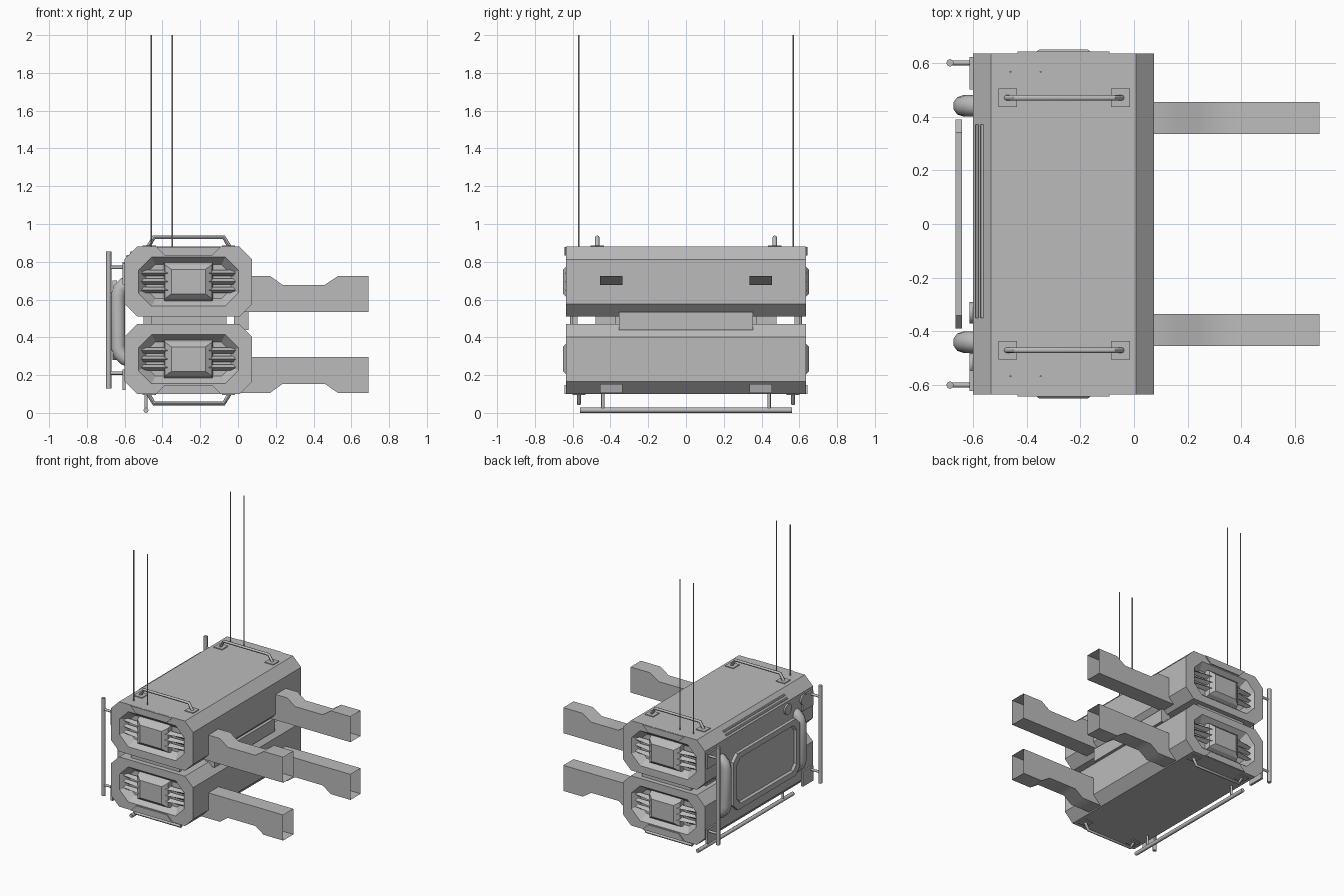
import bpy, bmesh
from mathutils import Vector

if "Cube" in bpy.data.objects:
    bpy.data.objects.remove(bpy.data.objects["Cube"], do_unlink=True)

grey = bpy.data.materials.new("plain grey")
grey.use_nodes = True
grey.diffuse_color = (0.5, 0.5, 0.5, 1)
grey.node_tree.nodes["Principled BSDF"].inputs["Base Color"].default_value = (0.5, 0.5, 0.5, 1)


def loft(name, rings, caps=True, smooth=None):
    """Skin a list of equal-length point rings into one object."""
    bm = bmesh.new()
    loops = [[bm.verts.new(p) for p in ring] for ring in rings]
    n = len(loops[0])
    for a, b in zip(loops, loops[1:]):
        for i in range(n):
            bm.faces.new((a[i], a[(i + 1) % n], b[(i + 1) % n], b[i]))
    if caps:
        bm.faces.new(loops[0][::-1])
        bm.faces.new(loops[-1])
    bmesh.ops.recalc_face_normals(bm, faces=bm.faces)
    mesh = bpy.data.meshes.new(name)
    bm.to_mesh(mesh)
    bm.free()
    mesh.materials.append(grey)
    ob = bpy.data.objects.new(name, mesh)
    bpy.context.collection.objects.link(ob)
    if smooth:
        select(ob)
        bpy.ops.object.shade_smooth_by_angle(angle=smooth)
    return ob


def select(ob):
    bpy.ops.object.select_all(action="DESELECT")
    ob.select_set(True)
    bpy.context.view_layer.objects.active = ob


def rect(x0, x1, z0, z1, y):
    return [(x0, y, z0), (x1, y, z0), (x1, y, z1), (x0, y, z1)]


def box(name, x, y, z):
    return loft(name, [rect(*x, *z, y[0]), rect(*x, *z, y[1])])


def octagon(cx, cz, hx, hz, c, y):
    pts = [(hx - c, -hz), (hx, c - hz), (hx, hz - c), (hx - c, hz),
           (c - hx, hz), (-hx, hz - c), (-hx, c - hz), (c - hx, -hz)]
    return [(cx + px, y, cz + pz) for px, pz in pts]


def rod(name, points, radius, sides=2):
    """Round bar along a path, turned into a mesh."""
    cu = bpy.data.curves.new(name, "CURVE")
    cu.dimensions = "3D"
    cu.bevel_depth, cu.bevel_resolution, cu.use_fill_caps = radius, sides, True
    sp = cu.splines.new("POLY")
    sp.points.add(len(points) - 1)
    for p, co in zip(sp.points, points):
        p.co = (*co, 1)
    cu.materials.append(grey)
    ob = bpy.data.objects.new(name, cu)
    bpy.context.collection.objects.link(ob)
    select(ob)
    bpy.ops.object.convert(target="MESH")
    bpy.ops.object.shade_smooth_by_angle(angle=0.8)
    return ob


CX = -0.2625
for label, cz, up in (("upper", 0.695, 1), ("lower", 0.285, -1)):
    # Octagonal case with a recess at each end
    rings = []
    for s in (-1, 1):
        end = [octagon(CX, cz, 0.225, 0.09, 0.05, s * 0.585),
               octagon(CX, cz, 0.265, 0.13, 0.07, s * 0.635),
               octagon(CX, cz, 0.3375, 0.185, 0.067, s * 0.635)]
        rings += end if s < 0 else end[::-1]
    loft(label + "_case", rings)

    for s in (-1, 1):
        side = "front" if s < 0 else "back"
        # Raised grille panel and its fins
        loft(f"{label}_{side}_grille", [
            rect(CX - 0.13, CX + 0.13, cz - 0.11, cz + 0.11, s * 0.58),
            rect(CX - 0.125, CX + 0.125, cz - 0.09, cz + 0.09, s * 0.625),
            rect(CX - 0.09, CX + 0.09, cz - 0.065, cz + 0.065, s * 0.65)])
        for m in (-1, 1):
            for k in (-1, 0, 1):
                z = cz + k * 0.045
                x0, x1 = CX + m * 0.25, CX + m * 0.10
                loft(f"{label}_{side}_fin", [
                    [(x0, s * 0.60, z - 0.016), (x0, s * 0.60, z + 0.016), (x0, s * 0.615, z)],
                    [(x1, s * 0.60, z - 0.016), (x1, s * 0.60, z + 0.016), (x1, s * 0.64, z)]])
        # Tapered latch plate on the rim
        zo, zi = cz + up * 0.184, cz + up * 0.137
        loft(f"{label}_{side}_latch", [
            [(CX - 0.172, y, zo), (CX + 0.172, y, zo), (CX + 0.125, y, zi), (CX - 0.125, y, zi)]
            for y in (s * 0.63, s * 0.643)])

        # Carrying handle with foot pads
        hy = s * (0.47 if up > 0 else 0.567)
        z0, z1 = cz + up * 0.185, cz + up * 0.235
        rod(f"{label}_{side}_handle", [(-0.475, hy, z0), (-0.445, hy, z1), (-0.075, hy, z1),
                                       (-0.045, hy, z0)], 0.011)
        for x in (-0.47, -0.05):
            box(f"{label}_{side}_handle_pad", (x - 0.035, x + 0.035), (hy - 0.035, hy + 0.035),
                sorted((z0 - up * 0.01, z0 + up * 0.006)))

        # Open square-section arm with a waisted edge
        flat, edge = (0.535, 0.725) if up > 0 else (0.296, 0.106)
        waist = edge - up * 0.047
        path = [(0.0, edge), (0.17, edge), (0.235, waist), (0.46, waist), (0.53, edge), (0.69, edge)]
        y0, y1 = s * 0.335, s * 0.455
        loft(f"{label}_{side}_arm", [[(x, y0, flat), (x, y1, flat), (x, y1, z), (x, y0, z)]
                                     for x, z in path], caps=False, smooth=0.9)

# Spacers holding the two cases apart
box("centre_spacer", (-0.02, 0.055), (-0.355, 0.355), (0.44, 0.535))
for s in (-1, 1):
    box("corner_spacer", (-0.46, -0.06), sorted((s * 0.575, s * 0.60)), (0.46, 0.52))
    box("inner_spacer", (-0.5, -0.1), sorted((s * 0.37, s * 0.48)), (0.46, 0.52))

# Thin aerials
for s in (-1, 1):
    for x in (-0.46, -0.347):
        rod("aerial", [(x, s * 0.567, 0.87), (x, s * 0.567, 2.0)], 0.004, 1)

# Side rails on stand-offs, and the bent bumper tubes
for s in (-1, 1):
    y = s * 0.6
    rod("side_rail", [(-0.685, y, 0.13), (-0.685, y, 0.855)], 0.014)
    for z in (0.21, 0.77):
        rod("rail_standoff", [(-0.59, y, z), (-0.685, y, z)], 0.009)
        box("rail_pad", (-0.612, -0.595), sorted((s * 0.5, s * 0.622)), (z - 0.09, z + 0.02))
    y = s * 0.44
    rod("bumper_tube", [(-0.57, y, 0.69), (-0.60, y, 0.68), (-0.625, y, 0.655), (-0.635, y, 0.62),
                        (-0.635, y, 0.35), (-0.625, y, 0.315), (-0.60, y, 0.29), (-0.57, y, 0.28)],
        0.04, 3)


def panel_ring(hy, hz, c, x):
    return [(x, p[0], p[2]) for p in octagon(0, 0.49, hy, hz, c, 0)]


# Side screen with a sunken face
loft("side_screen", [panel_ring(0.39, 0.21, 0.05, -0.64), panel_ring(0.39, 0.21, 0.05, -0.665),
                     panel_ring(0.35, 0.17, 0.04, -0.665), panel_ring(0.34, 0.16, 0.04, -0.65)])

# Ribbed vent on the sloping edge above the screen
for x, z in ((-0.585, 0.828), (-0.565, 0.848)):
    rod("edge_vent_rib", [(x, -0.35, z), (x, 0.37, z)], 0.008, 1)
for y in (-0.33, -0.52):
    rod("side_dial", [(-0.59, y, 0.76), (-0.612, y, 0.76)], 0.04, 4)

# Lower skid bar
rod("skid_bar", [(-0.487, -0.56, 0.014), (-0.487, 0.56, 0.014)], 0.014)
for y in (-0.44, 0.44):
    rod("skid_post", [(-0.487, y, 0.014), (-0.487, y, 0.11)], 0.009)
